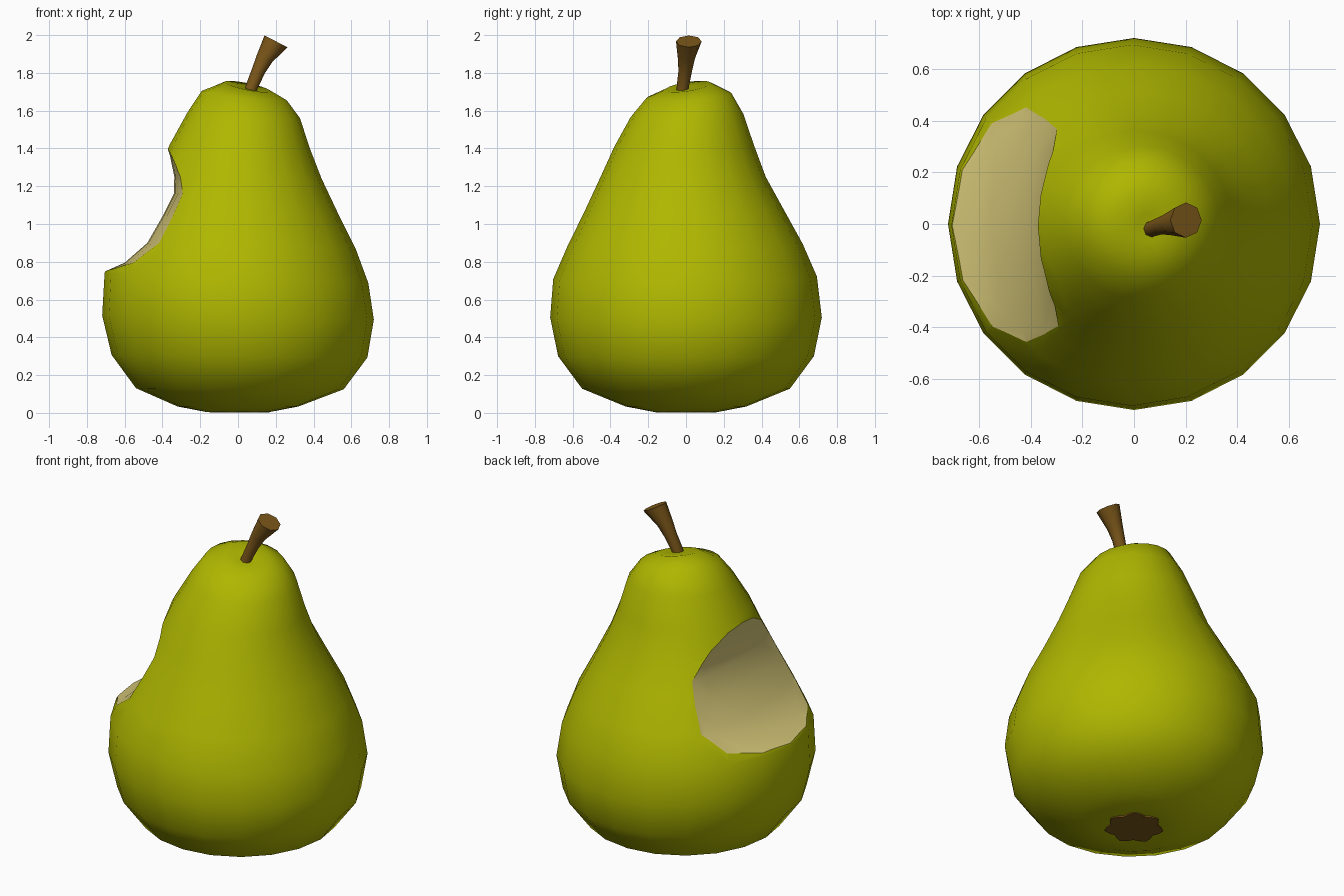
import bpy, bmesh, math
from mathutils import Vector

if "Cube" in bpy.data.objects:
    bpy.data.objects.remove(bpy.data.objects["Cube"])


def material(name, rgb):
    m = bpy.data.materials.new(name)
    m.diffuse_color = (*rgb, 1)
    m.use_nodes = True
    m.node_tree.nodes["Principled BSDF"].inputs["Base Color"].default_value = m.diffuse_color
    return m


SKIN = material("green_skin", (0.43, 0.475, 0.0))
FLESH = material("cream_flesh", (0.66, 0.56, 0.185))
BROWN = material("brown_stem", (0.2, 0.095, 0.01))


def loft(name, loops, mats, index=0):
    """Closed solid through a list of equal-length vertex loops."""
    bm = bmesh.new()
    rows = [[bm.verts.new(p) for p in loop] for loop in loops]
    n = len(rows[0])
    for a, b in zip(rows, rows[1:]):
        for i in range(n):
            j = (i + 1) % n
            bm.faces.new((a[i], a[j], b[j], b[i]))
    bm.faces.new(rows[0][::-1])
    bm.faces.new(rows[-1])
    bmesh.ops.recalc_face_normals(bm, faces=bm.faces[:])
    for f in bm.faces:
        f.material_index = index
    me = bpy.data.meshes.new(name)
    bm.to_mesh(me)
    bm.free()
    ob = bpy.data.objects.new(name, me)
    bpy.context.collection.objects.link(ob)
    for m in mats:
        me.materials.append(m)
    return ob


def smooth(ob, degrees):
    """Smooth shading, kept sharp at steep edges and where the colour changes."""
    bpy.ops.object.select_all(action='DESELECT')
    bpy.context.view_layer.objects.active = ob
    ob.select_set(True)
    bpy.ops.object.shade_smooth_by_angle(angle=math.radians(degrees))
    bm = bmesh.new()
    bm.from_mesh(ob.data)
    for e in bm.edges:
        if len({f.material_index for f in e.link_faces}) > 1:
            e.smooth = False
    bm.to_mesh(ob.data)
    bm.free()


def circle(n):
    return [(math.cos(2 * math.pi * i / n), math.sin(2 * math.pi * i / n)) for i in range(n)]


# Pear body: rings of (height, radius, centre x, centre y, tilt in x, tilt in y)
RINGS = [
    (0.025, 0.07, 0, 0, 0, 0), (0.005, 0.17, 0, 0, 0, 0), (0.034, 0.32, 0, 0, 0, 0),
    (0.128, 0.55, 0.01, 0, -0.005, 0), (0.30, 0.677, 0.008, 0, -0.01, 0),
    (0.505, 0.719, 0, 0, -0.015, 0), (0.715, 0.698, -0.008, -0.005, -0.04, 0.01),
    (0.89, 0.622, 0, -0.005, -0.03, 0.01), (1.07, 0.528, 0, -0.01, -0.02, 0.01),
    (1.25, 0.437, 0.005, -0.015, -0.02, 0), (1.41, 0.371, 0.01, -0.01, -0.03, 0.01),
    (1.575, 0.298, 0.03, 0.005, -0.05, 0.03), (1.68, 0.225, 0.033, 0.015, -0.11, 0.06),
    (1.728, 0.12, 0.05, 0.01, -0.2, 0.15), (1.716, 0.05, 0.06, -0.01, -0.2, 0.12),
]
pear = loft("pear_body", [[(cx + r * c, cy + r * s, z + r * (tx * c + ty * s)) for c, s in circle(20)]
                          for z, r, cx, cy, tx, ty in RINGS], [SKIN, FLESH])

# Bite: hollow profile (x, z) swept along y, slightly bowed
BITE = [(-1.2, 0.70), (-0.72, 0.742), (-0.60, 0.795), (-0.48, 0.90), (-0.40, 1.04), (-0.34, 1.16),
        (-0.337, 1.25), (-0.36, 1.36), (-0.385, 1.44), (-0.45, 1.55), (-1.2, 1.6)]
cutter = loft("bite_cutter", [[(x + 0.3 * y * y, y, z) for x, z in BITE]
                              for y in [-0.7 + 0.14 * k for k in range(11)]], [SKIN, FLESH], 1)
cutter.hide_render = True
mod = pear.modifiers.new("bite", 'BOOLEAN')
mod.operation = 'DIFFERENCE'
mod.solver = 'EXACT'
mod.object = cutter
bpy.context.view_layer.objects.active = pear
bpy.ops.object.modifier_apply(modifier=mod.name)
bpy.data.objects.remove(cutter)
smooth(pear, 48)

# Stem: leaning tube that flares to a slanted cut end
STEM = [(0.058, -0.02, 1.66, 0.033, 15), (0.07, -0.018, 1.72, 0.032, 18), (0.108, -0.004, 1.81, 0.036, 22),
        (0.14, 0.002, 1.875, 0.045, 25), (0.201, 0.015, 1.967, 0.068, 27)]
loops = []
for x, y, z, r, lean in STEM:
    a = math.radians(lean)
    u, v = Vector((math.cos(a), 0, -math.sin(a))), Vector((0, 1, 0))
    loops.append([Vector((x, y, z)) + r * (u * c + v * s) for c, s in circle(8)])
smooth(loft("stem", loops, [BROWN]), 50)

# Calyx: ragged dark patch under the pear
wavy = [0.15 + 0.016 * math.cos(7 * 2 * math.pi * i / 28) for i in range(28)]
patch = [(c * r, s * r) for (c, s), r in zip(circle(28), wavy)]
loft("calyx", [[(x, y, z) for x, y in patch] for z in (0.001, 0.010)], [BROWN])
